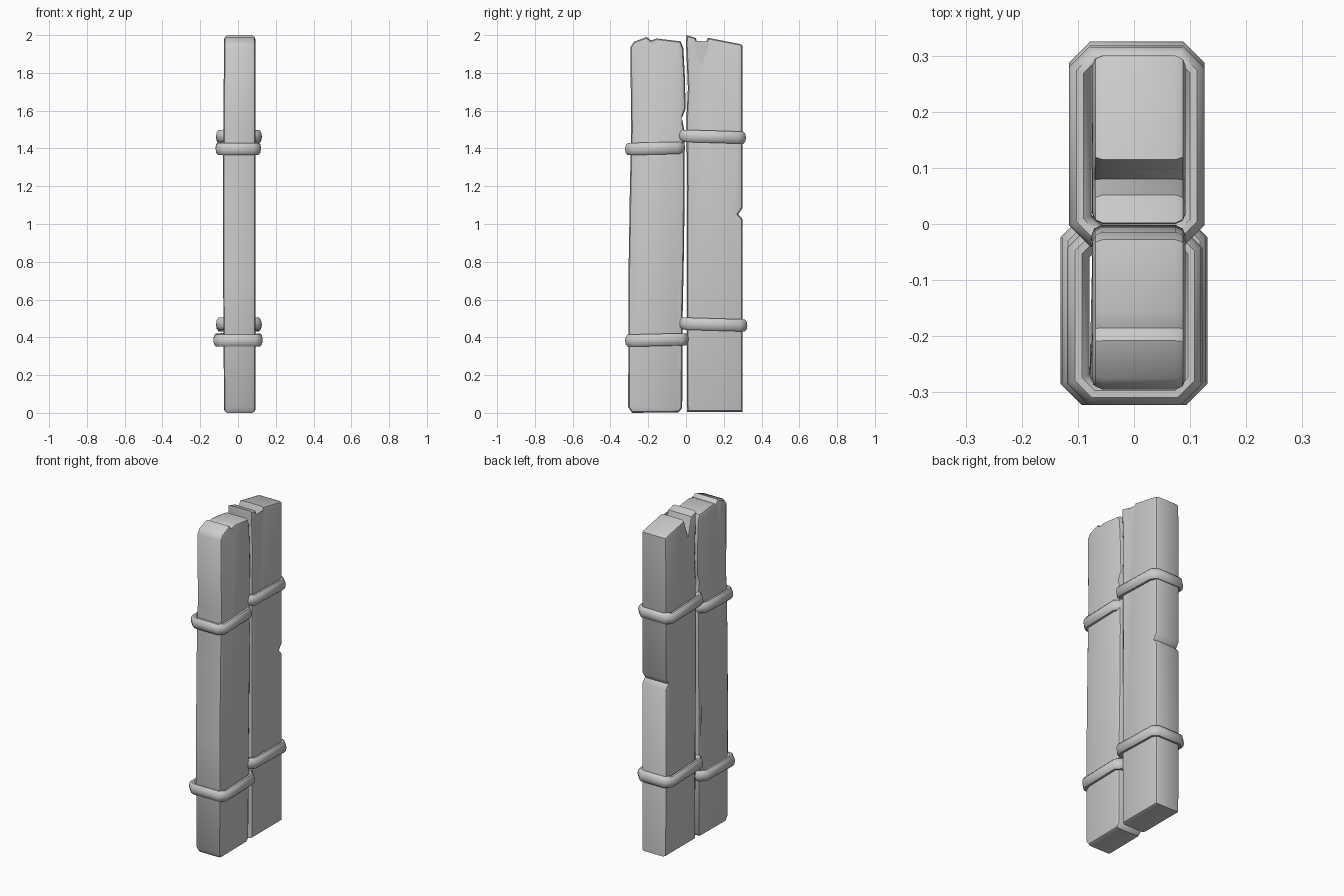
import bpy, bmesh, math
from mathutils import Vector

if "Cube" in bpy.data.objects:
    bpy.data.objects.remove(bpy.data.objects["Cube"])


def inset(outline, d):
    """Mitred inward offset of a counter-clockwise 2D outline."""
    pts = [Vector(p) for p in outline]
    result = []
    for i, p in enumerate(pts):
        a = (p - pts[i - 1]).normalized()
        b = (pts[(i + 1) % len(pts)] - p).normalized()
        na, nb = Vector((-a.y, a.x)), Vector((-b.y, b.x))
        result.append(p + (na + nb) * d / (1 + na.dot(nb)))
    return result


def loft(name, loops, closed, angle):
    bm = bmesh.new()
    rows = [[bm.verts.new(p) for p in loop] for loop in loops]
    n = len(rows[0])
    pairs = list(zip(rows, rows[1:]))
    if closed:
        pairs.append((rows[-1], rows[0]))
    else:
        caps = [bm.faces.new(rows[0]), bm.faces.new(rows[-1])]
    for r, s in pairs:
        for i in range(n):
            j = (i + 1) % n
            bm.faces.new((r[i], r[j], s[j], s[i]))
    if not closed:
        bmesh.ops.triangulate(bm, faces=caps)
    bmesh.ops.recalc_face_normals(bm, faces=bm.faces)
    mesh = bpy.data.meshes.new(name)
    bm.to_mesh(mesh)
    bm.free()
    ob = bpy.data.objects.new(name, mesh)
    bpy.context.collection.objects.link(ob)
    bpy.context.view_layer.objects.active = ob
    ob.select_set(True)
    bpy.ops.object.shade_smooth_by_angle(angle=math.radians(angle))
    ob.select_set(False)
    return ob


def plank(name, profile, bow):
    """Worn board: a (y, z) profile with rounded edges, thick along x."""
    x0, x1 = -0.074, 0.092
    rim = [(0, 0.018), (0.005, 0.006), (0.018, 0)]
    stations = [(x0 + t, d, 1) for t, d in rim]
    stations += [(x1 - t, d, 0) for t, d in reversed(rim)]
    loops = []
    for x, d, back in stations:
        loops.append([(x - back * bow * math.sin(math.pi * p.y / 2) ** 2, p.x, p.y)
                      for p in inset(profile, d)])
    return loft(name, loops, False, 40)


def band(name, x0, x1, y0, y1, z, slope):
    """Rounded strap around a board, following a chamfered rectangle."""
    c = 0.038
    path = [(x0 + c, y0), (x1 - c, y0), (x1, y0 + c), (x1, y1 - c),
            (x1 - c, y1), (x0 + c, y1), (x0, y1 - c), (x0, y0 + c)]
    loops = []
    for k in range(10):
        a = math.tau * k / 10
        d = 0.020 - 0.020 * math.cos(a)
        h = 0.034 * math.sin(a)
        loops.append([(p.x, p.y, z + h + slope * (p.y - (y0 + y1) / 2))
                      for p in inset(path, d)])
    return loft(name, loops, True, 50)


# Boards, outlined counter-clockwise in (y, z)
plank("front_board", [
    (-0.285, 0.0), (-0.04, 0.003), (-0.02, 0.025), (-0.018, 0.5), (-0.010, 0.9),
    (-0.007, 1.25), (-0.010, 1.50), (-0.022, 1.56), (-0.002, 1.61),
    (-0.006, 1.78), (-0.014, 1.93), (-0.028, 1.967), (-0.155, 1.982),
    (-0.185, 1.972), (-0.208, 1.990), (-0.275, 1.965), (-0.295, 1.935),
    (-0.290, 1.5), (-0.297, 1.2), (-0.305, 0.7), (-0.306, 0.03)], 0.006)

plank("back_board", [
    (0.006, 0.006), (0.300, 0.006), (0.300, 1.025), (0.277, 1.052), (0.300, 1.085),
    (0.300, 1.945), (0.285, 1.953), (0.115, 1.986), (0.080, 1.885),
    (0.052, 1.985), (0.002, 2.0), (0.000, 1.95), (0.010, 1.72),
    (0.002, 1.55), (0.006, 1.2), (0.004, 0.6)], 0.003)

# Straps
band("front_upper_band", -0.119, 0.122, -0.323, -0.004, 1.400, 0.025)
band("front_lower_band", -0.131, 0.131, -0.323, 0.014, 0.386, 0.022)
band("back_upper_band", -0.116, 0.126, -0.040, 0.318, 1.462, -0.030)
band("back_lower_band", -0.116, 0.126, -0.038, 0.325, 0.468, -0.030)
